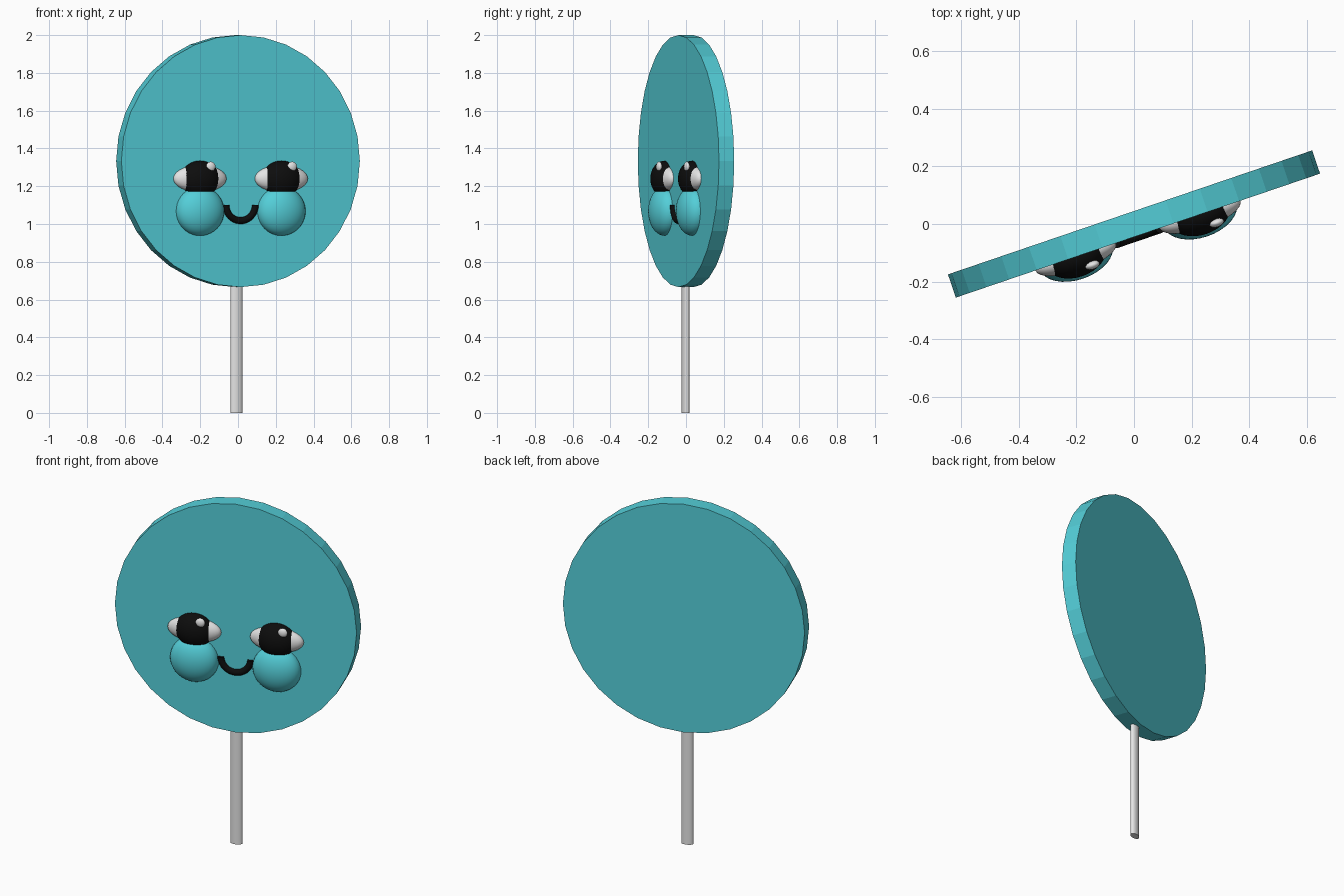
import bpy, bmesh, math
from mathutils import Matrix, Vector

if "Cube" in bpy.data.objects:
    bpy.data.objects.remove(bpy.data.objects["Cube"])

TURN = Matrix.Rotation(math.radians(18.8), 4, 'Z')   # whole model is turned
FACE_Y = -0.0425                                     # front face of the disc
EYE_X = 0.2275


def material(name, rgb):
    m = bpy.data.materials.new(name)
    m.diffuse_color = (*rgb, 1)
    m.use_nodes = True
    m.node_tree.nodes["Principled BSDF"].inputs["Base Color"].default_value = m.diffuse_color
    return m


TEAL = material("teal", (0.088, 0.62, 0.69))
WHITE = material("white", (0.78, 0.78, 0.78))
BLACK = material("black", (0.004, 0.004, 0.004))


def finish(name, bm, mat, smooth=True):
    bmesh.ops.recalc_face_normals(bm, faces=bm.faces)
    mesh = bpy.data.meshes.new(name)
    bm.to_mesh(mesh)
    bm.free()
    mesh.materials.append(mat)
    ob = bpy.data.objects.new(name, mesh)
    bpy.context.collection.objects.link(ob)
    ob.matrix_world = TURN
    if smooth:
        bpy.ops.object.select_all(action='DESELECT')
        ob.select_set(True)
        bpy.context.view_layer.objects.active = ob
        bpy.ops.object.shade_smooth_by_angle(angle=math.radians(40))
    return ob


def ellipsoid(name, centre, radii, mat):
    bm = bmesh.new()
    bmesh.ops.create_uvsphere(bm, u_segments=32, v_segments=20, radius=1)
    bm.transform(Matrix.Translation(centre) @ Matrix.Diagonal((*radii, 1)))
    finish(name, bm, mat)


# candy disc, faceted rim
bm = bmesh.new()
bmesh.ops.create_cone(bm, cap_ends=True, segments=32, radius1=0.667, radius2=0.667, depth=0.085)
bm.transform(Matrix.Translation((0, 0, 1.333)) @ Matrix.Rotation(math.pi / 2, 4, 'X'))
finish("candy_disc", bm, TEAL, smooth=False)

# slightly flattened stick
bm = bmesh.new()
bmesh.ops.create_cone(bm, cap_ends=True, segments=24, radius1=1, radius2=1, depth=1)
bm.transform(Matrix.Translation((-0.008, 0, 0.36)) @ Matrix.Diagonal((0.033, 0.019, 0.72, 1)))
finish("stick", bm, WHITE)

# eyes and cheeks
for side, s in (("left", -1), ("right", 1)):
    x = s * EYE_X
    ellipsoid(side + "_eye_white", (x, FACE_Y, 1.24), (0.148, 0.05, 0.072), WHITE)
    ellipsoid(side + "_pupil", (x, FACE_Y, 1.24), (0.108, 0.071, 0.095), BLACK)
    ellipsoid(side + "_eye_glint", (x + 0.045, FACE_Y - 0.046, 1.304), (0.026, 0.0145, 0.026), WHITE)
    ellipsoid(side + "_cheek", (x, FACE_Y, 1.068), (0.133, 0.08, 0.13), TEAL)

# smiling mouth: half ring of round section
bm = bmesh.new()
rings = []
for i in range(25):
    a = math.pi + math.pi * i / 24
    out = Vector((math.cos(a), 0, math.sin(a)))
    ring = []
    for j in range(12):
        b = 2 * math.pi * j / 12
        p = out * (0.082 + 0.018 * math.cos(b))
        ring.append(bm.verts.new((p.x, FACE_Y + 0.018 * math.sin(b), 1.1 + p.z)))
    rings.append(ring)
for r0, r1 in zip(rings, rings[1:]):
    for j in range(12):
        k = (j + 1) % 12
        bm.faces.new((r0[j], r0[k], r1[k], r1[j]))
bm.faces.new(rings[0])
bm.faces.new(rings[-1])
finish("mouth", bm, BLACK)
